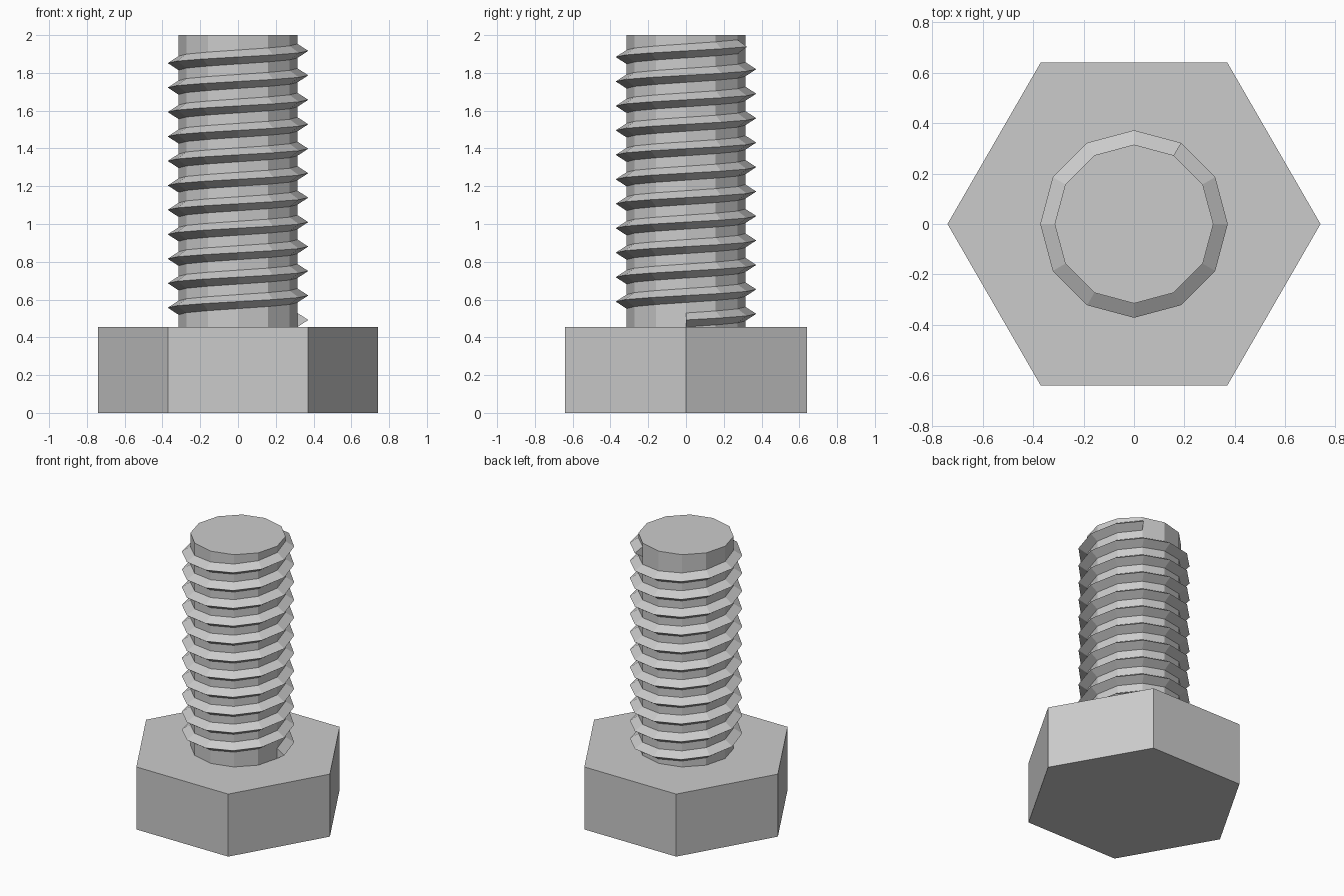
import bpy, bmesh, math

cube = bpy.data.objects.get("Cube")
if cube:
    bpy.data.objects.remove(cube, do_unlink=True)

HEAD_RADIUS, HEAD_HEIGHT, TOTAL_HEIGHT = 0.74, 0.455, 2.0
SHANK_RADIUS, CREST_RADIUS, SIDES = 0.315, 0.372, 12
PITCH, HALF_WIDTH = 0.1295, 0.037
STEPS = 11 * SIDES + 2

steel = bpy.data.materials.new("light grey steel")
steel.use_nodes = True
grey = (0.6, 0.6, 0.6, 1)
steel.diffuse_color = grey
steel.node_tree.nodes["Principled BSDF"].inputs["Base Color"].default_value = grey


def finish(name, bm):
    bmesh.ops.recalc_face_normals(bm, faces=bm.faces)
    mesh = bpy.data.meshes.new(name)
    bm.to_mesh(mesh)
    bm.free()
    mesh.materials.append(steel)
    obj = bpy.data.objects.new(name, mesh)
    bpy.context.collection.objects.link(obj)
    return obj


def prism(name, sides, radius, bottom, top):
    """Upright prism with a corner on the x axis."""
    bm = bmesh.new()
    ring = [bm.verts.new((radius * math.cos(math.tau * i / sides),
                          radius * math.sin(math.tau * i / sides), bottom))
            for i in range(sides)]
    base = bm.faces.new(ring)
    top_part = bmesh.ops.extrude_face_region(bm, geom=[base], use_keep_orig=True)
    moved = [v for v in top_part["geom"] if isinstance(v, bmesh.types.BMVert)]
    bmesh.ops.translate(bm, verts=moved, vec=(0, 0, top - bottom))
    return finish(name, bm)


# Hexagonal head and twelve-sided shank
prism("hex_head", 6, HEAD_RADIUS, 0, HEAD_HEIGHT)
prism("shank", SIDES, SHANK_RADIUS, HEAD_HEIGHT, TOTAL_HEIGHT)

# Helical thread: a V profile swept around the shank, capped at both ends
bm = bmesh.new()
profile = [(SHANK_RADIUS, -HALF_WIDTH), (CREST_RADIUS, 0), (SHANK_RADIUS, HALF_WIDTH)]
start = HEAD_HEIGHT + HALF_WIDTH
sections = []
for i in range(STEPS + 1):
    angle = math.tau * i / SIDES
    z = start + PITCH * i / SIDES
    sections.append([bm.verts.new((r * math.cos(angle), r * math.sin(angle), z + dz))
                     for r, dz in profile])
for a, b in zip(sections, sections[1:]):
    for j in range(2):
        bm.faces.new((a[j], b[j], b[j + 1], a[j + 1]))
bm.faces.new(sections[0])
bm.faces.new(sections[-1])
finish("screw_thread", bm)
